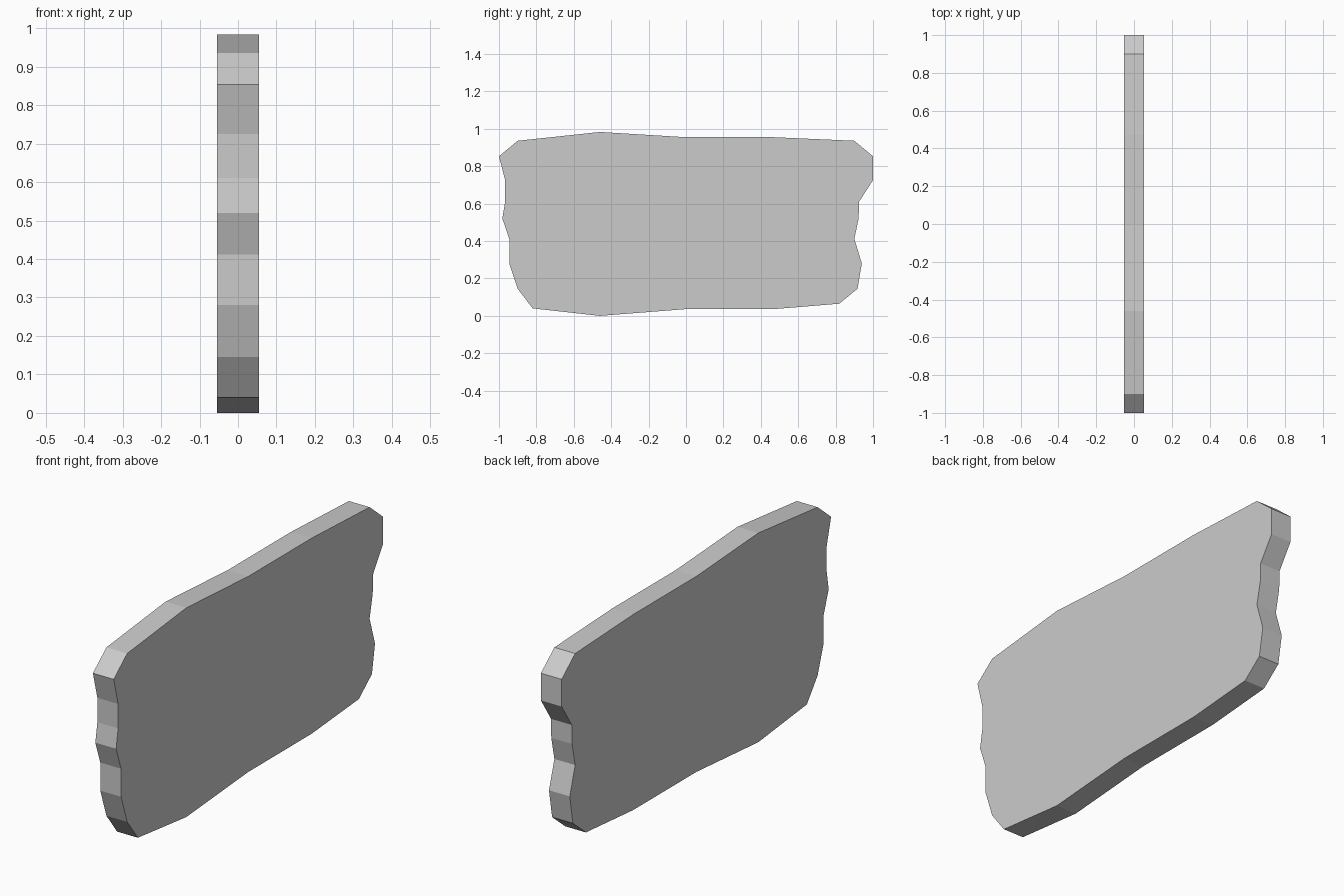
import bpy, bmesh

if "Cube" in bpy.data.objects:
    bpy.data.objects.remove(bpy.data.objects["Cube"])

HALF = 0.054  # half thickness along x

# Worn outline of the slab as (y, z), counter-clockwise seen from +x
OUTLINE = [
    (-0.82, 0.04), (-0.46, 0.0), (0.0, 0.036), (0.47, 0.036), (0.82, 0.065),
    (0.917, 0.145), (0.94, 0.28), (0.90, 0.412), (0.923, 0.52), (0.925, 0.61),
    (1.0, 0.725), (1.0, 0.853), (0.90, 0.936), (0.47, 0.955), (0.0, 0.955),
    (-0.46, 0.983), (-0.90, 0.936), (-1.0, 0.853), (-0.967, 0.725),
    (-0.967, 0.61), (-0.982, 0.52), (-0.945, 0.412), (-0.945, 0.28),
    (-0.90, 0.145),
]


def extruded_slab(name, outline, half):
    bm = bmesh.new()
    face = bm.faces.new([bm.verts.new((-half, y, z)) for y, z in outline])
    geom = bmesh.ops.extrude_face_region(bm, geom=[face])["geom"]
    moved = [v for v in geom if isinstance(v, bmesh.types.BMVert)]
    bmesh.ops.translate(bm, verts=moved, vec=(2 * half, 0, 0))
    bmesh.ops.recalc_face_normals(bm, faces=bm.faces)
    mesh = bpy.data.meshes.new(name)
    bm.to_mesh(mesh)
    bm.free()
    obj = bpy.data.objects.new(name, mesh)
    bpy.context.collection.objects.link(obj)
    return obj


# Single upright slab with chipped ends, flat shaded
extruded_slab("worn_slab", OUTLINE, HALF)
